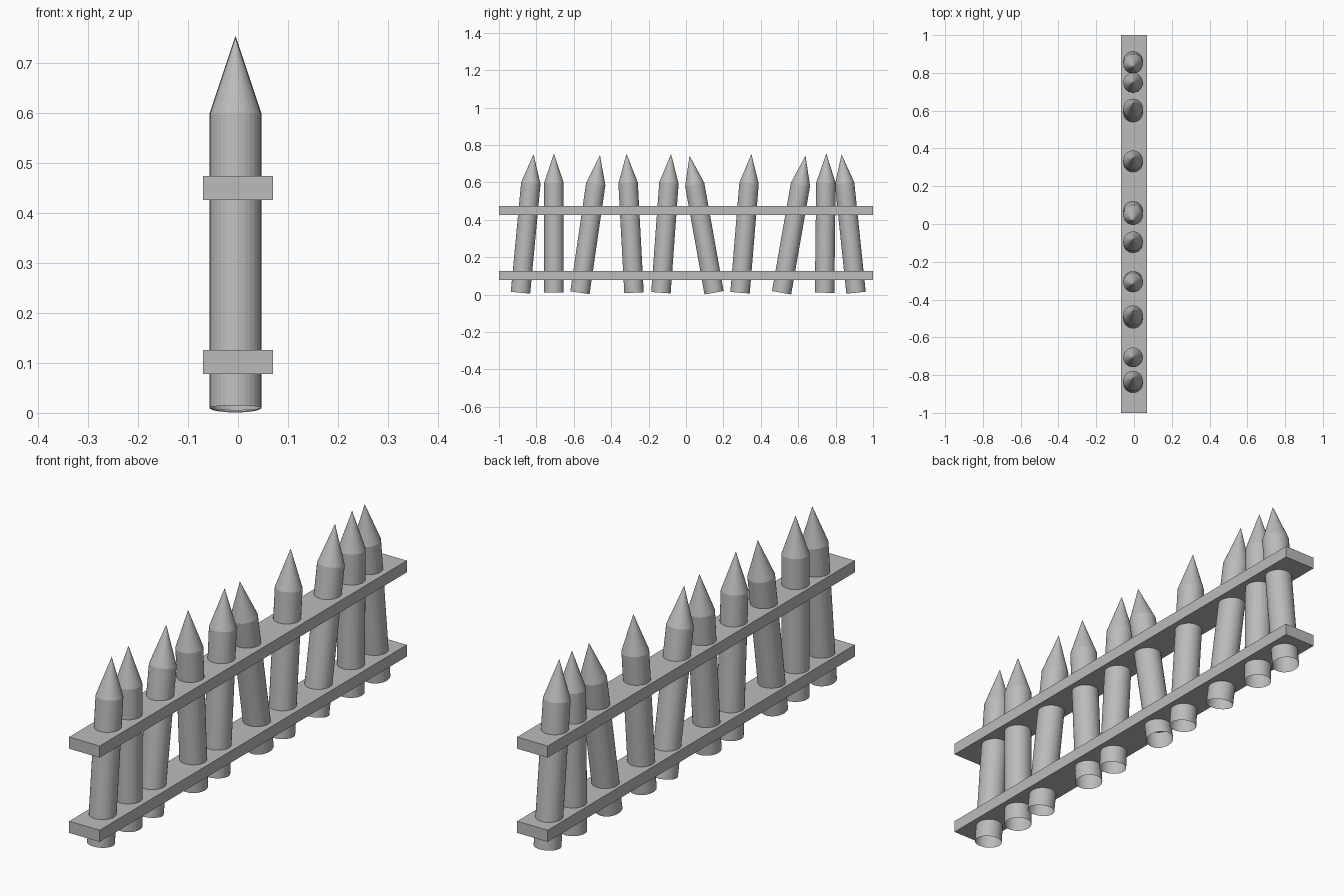
import bpy, bmesh, math
from mathutils import Matrix

cube = bpy.data.objects.get("Cube")
if cube:
    bpy.data.objects.remove(cube, do_unlink=True)


def make_material(name, grey):
    mat = bpy.data.materials.new(name)
    mat.use_nodes = True
    colour = (grey, grey, grey, 1)
    mat.diffuse_color = colour
    mat.node_tree.nodes["Principled BSDF"].inputs["Base Color"].default_value = colour
    return mat


GREY = make_material("plain grey", 0.5)


def add_object(name, bm):
    mesh = bpy.data.meshes.new(name)
    bm.to_mesh(mesh)
    bm.free()
    mesh.materials.append(GREY)
    obj = bpy.data.objects.new(name, mesh)
    bpy.context.collection.objects.link(obj)
    return obj


# Stake: open-bottomed round post with a pointed tip, leaning about its foot
RADIUS, SHOULDER, LENGTH, SIDES = 0.052, 0.588, 0.744, 32


def add_stake(index, foot_y, tip_y):
    bm = bmesh.new()
    foot = bmesh.ops.create_circle(bm, segments=SIDES, radius=RADIUS)["verts"]
    rim = bmesh.ops.extrude_edge_only(bm, edges=bm.edges[:])["geom"]
    shoulder = [v for v in rim if isinstance(v, bmesh.types.BMVert)]
    bmesh.ops.translate(bm, verts=shoulder, vec=(0, 0, SHOULDER))
    tip = bm.verts.new((0, 0, LENGTH))
    for edge in [e for e in rim if isinstance(e, bmesh.types.BMEdge)]:
        if all(v in shoulder for v in edge.verts):
            bm.faces.new((edge.verts[0], edge.verts[1], tip))
    bmesh.ops.recalc_face_normals(bm, faces=bm.faces[:])
    stake = add_object(f"stake_{index}", bm)
    lean = math.asin((tip_y - foot_y) / LENGTH)
    stake.matrix_world = (Matrix.Translation((-0.005, foot_y, 0.01))
                          @ Matrix.Rotation(-lean, 4, "X"))


# Foot and tip position of each stake along the fence
STAKES = [(-0.885, -0.815), (-0.706, -0.706), (-0.567, -0.46), (-0.278, -0.318),
          (-0.134, -0.08), (0.15, 0.019), (0.289, 0.35), (0.511, 0.639),
          (0.741, 0.75), (0.909, 0.832)]
for i, (foot_y, tip_y) in enumerate(STAKES, 1):
    add_stake(i, foot_y, tip_y)

# Two long rails pierced by the stakes
for name, height in (("lower_rail", 0.102), ("upper_rail", 0.449)):
    bm = bmesh.new()
    bmesh.ops.create_cube(bm, size=1)
    bmesh.ops.scale(bm, verts=bm.verts, vec=(0.139, 2, 0.048))
    add_object(name, bm).location = (0, 0, height)
